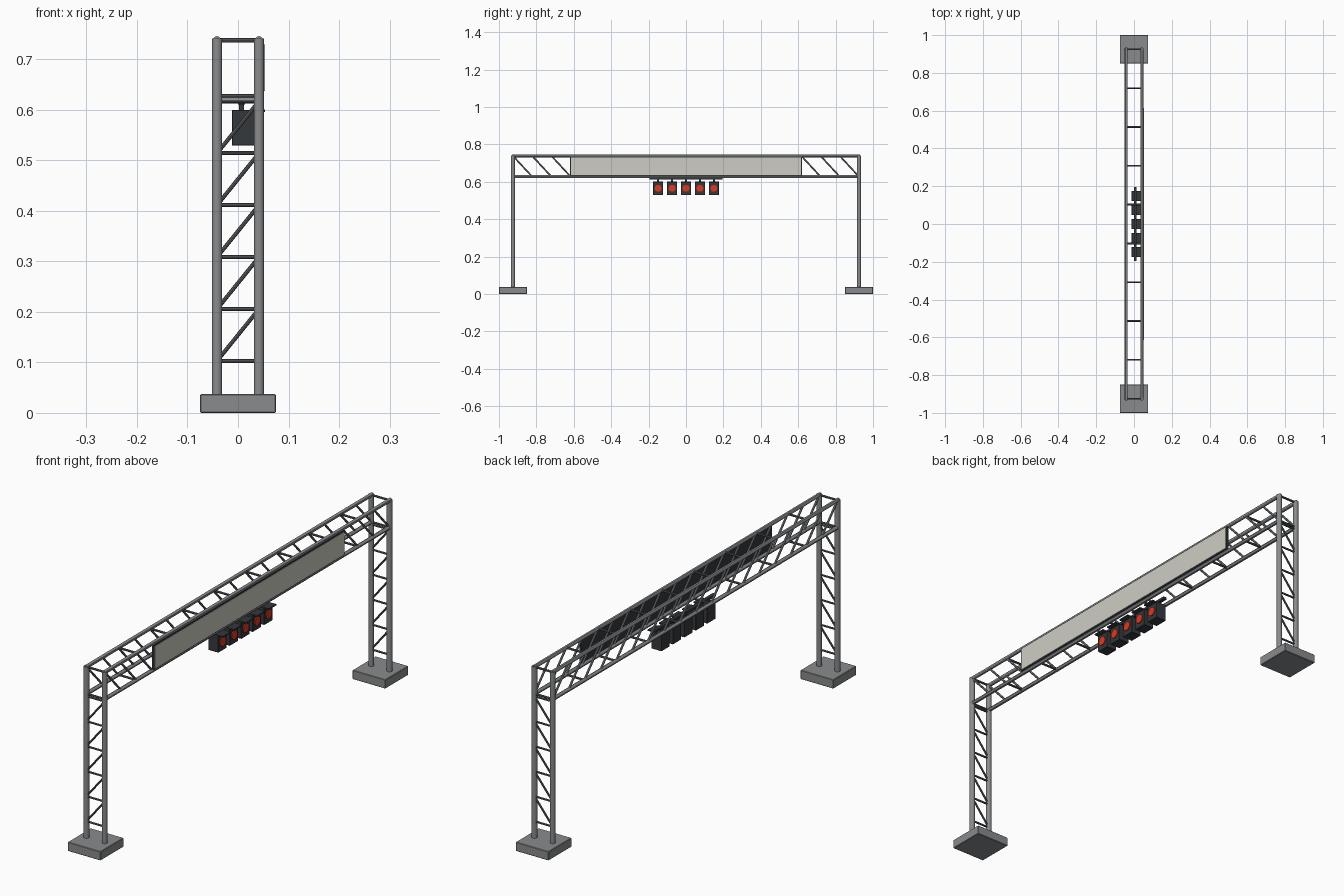
import bpy
import bmesh
from mathutils import Vector, Matrix

cube = bpy.data.objects.get("Cube")
if cube:
    bpy.data.objects.remove(cube, do_unlink=True)


def material(name, rgb):
    m = bpy.data.materials.new(name)
    m.use_nodes = True
    m.diffuse_color = (*rgb, 1)
    bsdf = next(n for n in m.node_tree.nodes if n.type == 'BSDF_PRINCIPLED')
    bsdf.inputs["Base Color"].default_value = (*rgb, 1)
    return m


STEEL = material("galvanised steel", (0.25, 0.26, 0.27))
BRACE = material("dark steel", (0.11, 0.115, 0.12))
CONCRETE = material("concrete", (0.25, 0.26, 0.265))
DARK = material("dark housing", (0.035, 0.04, 0.045))
PANEL = material("pale panel", (0.62, 0.61, 0.55))
RED = material("red lens", (0.75, 0.04, 0.015))


def finish(name, bm, mat, smooth=False):
    mesh = bpy.data.meshes.new(name)
    bm.to_mesh(mesh)
    bm.free()
    mesh.materials.append(mat)
    ob = bpy.data.objects.new(name, mesh)
    bpy.context.collection.objects.link(ob)
    if smooth:
        bpy.ops.object.select_all(action='DESELECT')
        ob.select_set(True)
        bpy.context.view_layer.objects.active = ob
        bpy.ops.object.shade_smooth_by_angle()
    return ob


def tubes(name, pairs, radius, mat, sides=10):
    """One object holding a round bar between each pair of points."""
    bm = bmesh.new()
    for a, b in pairs:
        a, b = Vector(a), Vector(b)
        turn = (b - a).to_track_quat('Z', 'Y').to_matrix().to_4x4()
        bmesh.ops.create_cone(bm, cap_ends=True, segments=sides, radius1=radius,
                              radius2=radius, depth=(b - a).length,
                              matrix=Matrix.Translation((a + b) / 2) @ turn)
    return finish(name, bm, mat, True)


def box(name, lo, hi, mat, bevel=0):
    lo, hi = Vector(lo), Vector(hi)
    bm = bmesh.new()
    bmesh.ops.create_cube(bm, size=1, matrix=Matrix.Translation((lo + hi) / 2)
                          @ Matrix.Diagonal((*(hi - lo), 1)))
    if bevel:
        bmesh.ops.bevel(bm, geom=bm.edges[:], offset=bevel, segments=1, affect='EDGES')
    return finish(name, bm, mat)


X, Y = 0.0415, 0.925           # chord offset and tower position
TOP, LOW = 0.738, 0.627        # beam chord heights
STEP = 0.617 / 6               # tower bay height

# Towers: footing, two posts, rungs and diagonals
for side, end in (("front", -1), ("back", 1)):
    y = end * Y
    box(side + "_footing", (-0.075, y - 0.075, 0), (0.075, y + 0.075, 0.037), CONCRETE, 0.002)
    tubes(side + "_posts", [((s * X, y, 0.03), (s * X, y, 0.741)) for s in (-1, 1)],
          0.0105, STEEL, 14)
    levels = [STEP * i for i in range(1, 7)]
    braces = [((-X, y, z), (X, y, z)) for z in levels]
    braces += [((-X, y, a), (X, y, b)) for a, b in zip(levels, levels[1:])]
    tubes(side + "_tower_braces", braces, 0.004, BRACE, 8)

# Beam: four chords, cross rungs, side diagonals
tubes("beam_chords", [((s * X, -Y - 0.006, z), (s * X, Y + 0.006, z))
                      for s in (-1, 1) for z in (TOP, LOW)], 0.008, STEEL, 12)
BAYS = 18
stations = [-Y + 2 * Y * i / BAYS for i in range(BAYS + 1)]
tubes("beam_rungs", [((-X, y, z), (X, y, z)) for y in stations[::2] for z in (TOP, LOW)],
      0.0045, BRACE, 8)
tubes("beam_diagonals", [((s * X, a, TOP), (s * X, b, LOW)) for s in (-1, 1)
                         for a, b in zip(stations, stations[1:])], 0.0045, STEEL, 8)

# Sign board on the left side of the beam
box("sign_back", (0.043, -0.62, 0.632), (0.051, 0.62, 0.734), DARK)
box("sign_face", (0.050, -0.615, 0.637), (0.053, 0.615, 0.729), PANEL)

# Signal lamps hung from a short rail
box("lamp_rail", (0.0, -0.195, 0.611), (0.014, 0.195, 0.621), DARK)
for i in range(5):
    y = (i - 2) * 0.0745
    n = str(i + 1)
    box("lamp_housing_" + n, (-0.012, y - 0.027, 0.529), (0.034, y + 0.027, 0.6), DARK, 0.001)
    box("lamp_hanger_" + n, (0.002, y - 0.005, 0.598), (0.012, y + 0.005, 0.613), DARK)
    box("lamp_hood_" + n, (0.033, y - 0.025, 0.596), (0.053, y + 0.025, 0.601), DARK)
    tubes("lamp_lens_" + n, [((0.033, y, 0.565), (0.038, y, 0.565))], 0.0185, RED, 20)
